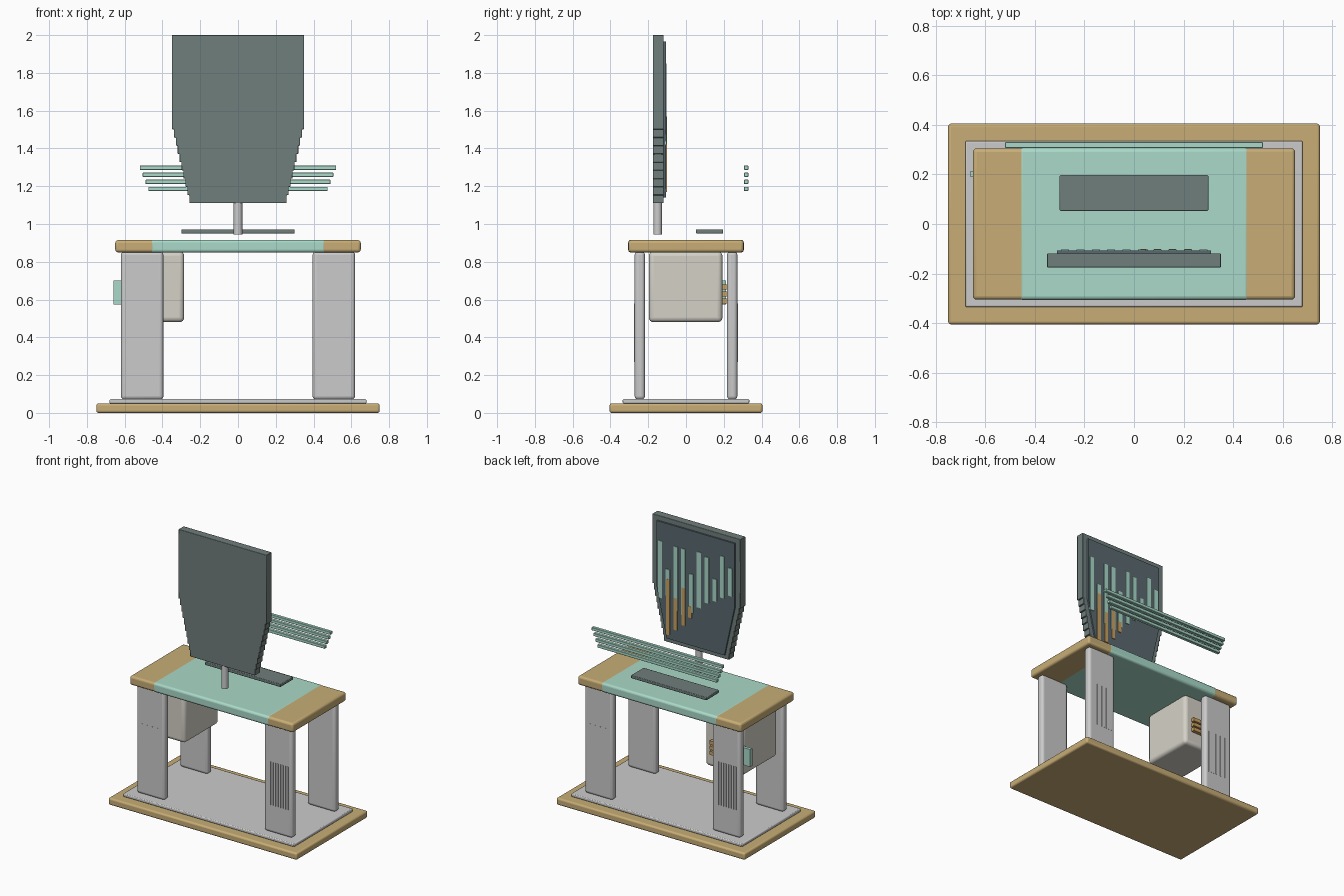
import bpy, bmesh, math

if "Cube" in bpy.data.objects:
    bpy.data.objects.remove(bpy.data.objects["Cube"])


def material(name, r, g, b):
    m = bpy.data.materials.new(name)
    m.diffuse_color = (r, g, b, 1)
    m.use_nodes = True
    m.node_tree.nodes["Principled BSDF"].inputs["Base Color"].default_value = m.diffuse_color
    return m


WOOD = material("wood", 0.58, 0.42, 0.18)
MINT = material("mint", 0.40, 0.70, 0.58)
SLATE = material("slate", 0.16, 0.21, 0.20)
GLASS = material("screen_glass", 0.10, 0.14, 0.16)
AMBER = material("amber", 0.60, 0.36, 0.12)
CREAM = material("cream", 0.66, 0.64, 0.57)


def finish(name, bm, mat=None, bevel=0, segments=3):
    bmesh.ops.recalc_face_normals(bm, faces=bm.faces)
    me = bpy.data.meshes.new(name)
    bm.to_mesh(me)
    bm.free()
    ob = bpy.data.objects.new(name, me)
    bpy.context.collection.objects.link(ob)
    if mat:
        me.materials.append(mat)
    if bevel:
        mod = ob.modifiers.new("bevel", 'BEVEL')
        mod.width = bevel
        mod.segments = segments
        mod.limit_method = 'ANGLE'
        bpy.context.view_layer.objects.active = ob
        ob.select_set(True)
        bpy.ops.object.shade_smooth_by_angle(angle=math.radians(35))
        ob.select_set(False)
    return ob


def box(name, x, y, z, mat=None, bevel=0, segments=3):
    """Box from (min, max) pairs on each axis."""
    bm = bmesh.new()
    bmesh.ops.create_cube(bm, size=1)
    for v in bm.verts:
        v.co = [lo + (c + 0.5) * (hi - lo) for c, (lo, hi) in zip(v.co, (x, y, z))]
    return finish(name, bm, mat, bevel, segments)


def mirrored_slab(name, half, y0, y1, mat, bevel=0):
    """Extrude along y a left/right symmetric outline given as (x, z) of the right half."""
    bm = bmesh.new()
    outline = half + [(-x, z) for x, z in reversed(half)]
    face = bm.faces.new([bm.verts.new((x, y0, z)) for x, z in outline])
    ext = bmesh.ops.extrude_face_region(bm, geom=[face])
    for v in ext["geom"]:
        if isinstance(v, bmesh.types.BMVert):
            v.co.y = y1
    return finish(name, bm, mat, bevel, 2)


# Base: wooden slab with grey inset plate
box("base_slab", (-0.75, 0.75), (-0.405, 0.405), (0, 0.05), WOOD, 0.012)
box("base_plate", (-0.68, 0.68), (-0.335, 0.335), (0.05, 0.073), None, 0.006, 2)

# Desk top with mint centre band
box("desk_top", (-0.65, 0.65), (-0.305, 0.305), (0.85, 0.915), WOOD, 0.015)
box("desk_band", (-0.465, 0.465), (-0.306, 0.306), (0.849, 0.916), MINT, 0.015)

# Four wide legs with fine ribs on the outer faces
for sx, side in ((-1, "left"), (1, "right")):
    for sy, end in ((-1, "front"), (1, "back")):
        xs = sorted((sx * 0.395, sx * 0.62))
        ys = sorted((sy * 0.217, sy * 0.272))
        box(f"{end}_{side}_leg", xs, ys, (0.07, 0.855), None, 0.02, 5)
        for i in range(9):
            x = sx * (0.428 + i * 0.02)
            yr = sorted((sy * 0.265, sy * 0.274))
            box(f"{end}_{side}_leg_rib_{i}", (x - 0.003, x + 0.003), yr, (0.27, 0.58))

# Computer case hung under the desk, with rear panel and vents
box("computer_case", (-0.59, -0.285), (-0.197, 0.193), (0.48, 0.855), CREAM, 0.025, 4)
box("case_panel", (-0.66, -0.53), (0.19, 0.213), (0.575, 0.70), MINT)
for i in range(3):
    z = 0.58 + i * 0.037
    box(f"case_vent_{i}", (-0.42, -0.34), (0.19, 0.218), (z, z + 0.026), AMBER)

# Monitor: stepped tapering shell
steps = 9
half = []
for i in range(steps):
    x = 0.258 + i * 0.0102
    half += [(x, 1.11 + i * 0.0435), (x, 1.11 + (i + 1) * 0.0435)]
half += [(0.35, 1.11 + steps * 0.0435), (0.35, 2.0)]
mirrored_slab("monitor_shell", half, -0.176, -0.118, SLATE, 0.003)
mirrored_slab("monitor_screen", [(0.23, 1.14), (0.31, 1.5), (0.31, 1.965)],
              -0.12, -0.107, GLASS)

# Screen graph bars
tops = [1.83, 1.64, 1.82, 1.82, 1.655, 1.83, 1.81, 1.67, 1.85, 1.78]
for i, top in enumerate(tops):
    x = 0.28 - i * 0.062
    bottom = (1.42, 1.45, 1.36, 1.34, 1.38, 1.43, 1.48, 1.51, 1.55, 1.58)[i]
    box(f"mint_bar_{i}", (x - 0.016, x + 0.016), (-0.11, -0.102), (bottom, top), MINT)
for i, (x, z0, z1) in enumerate(((0.218, 1.17, 1.57), (0.156, 1.22, 1.45),
                                 (0.094, 1.27, 1.54), (0.04, 1.34, 1.42))):
    box(f"amber_bar_{i}", (x - 0.014, x + 0.014), (-0.11, -0.1015), (z0, z1), AMBER)

# Monitor post
bm = bmesh.new()
bmesh.ops.create_cone(bm, cap_ends=True, segments=24, radius1=0.023, radius2=0.023, depth=0.175)
bmesh.ops.translate(bm, verts=bm.verts, vec=(0, -0.15, 1.0325))
post = finish("monitor_post", bm)
bpy.context.view_layer.objects.active = post
post.select_set(True)
bpy.ops.object.shade_smooth_by_angle()
post.select_set(False)

# Keyboard tray floating over the desk
box("keyboard", (-0.30, 0.30), (0.053, 0.197), (0.95, 0.972), SLATE, 0.004, 2)

# Four floating rails behind the desk, narrowing downward
for i in range(4):
    w = 0.52 - i * 0.015
    z = 1.298 - i * 0.0373
    box(f"back_rail_{i}", (-w, w), (0.307, 0.33), (z - 0.011, z + 0.011), MINT, 0.002, 1)
